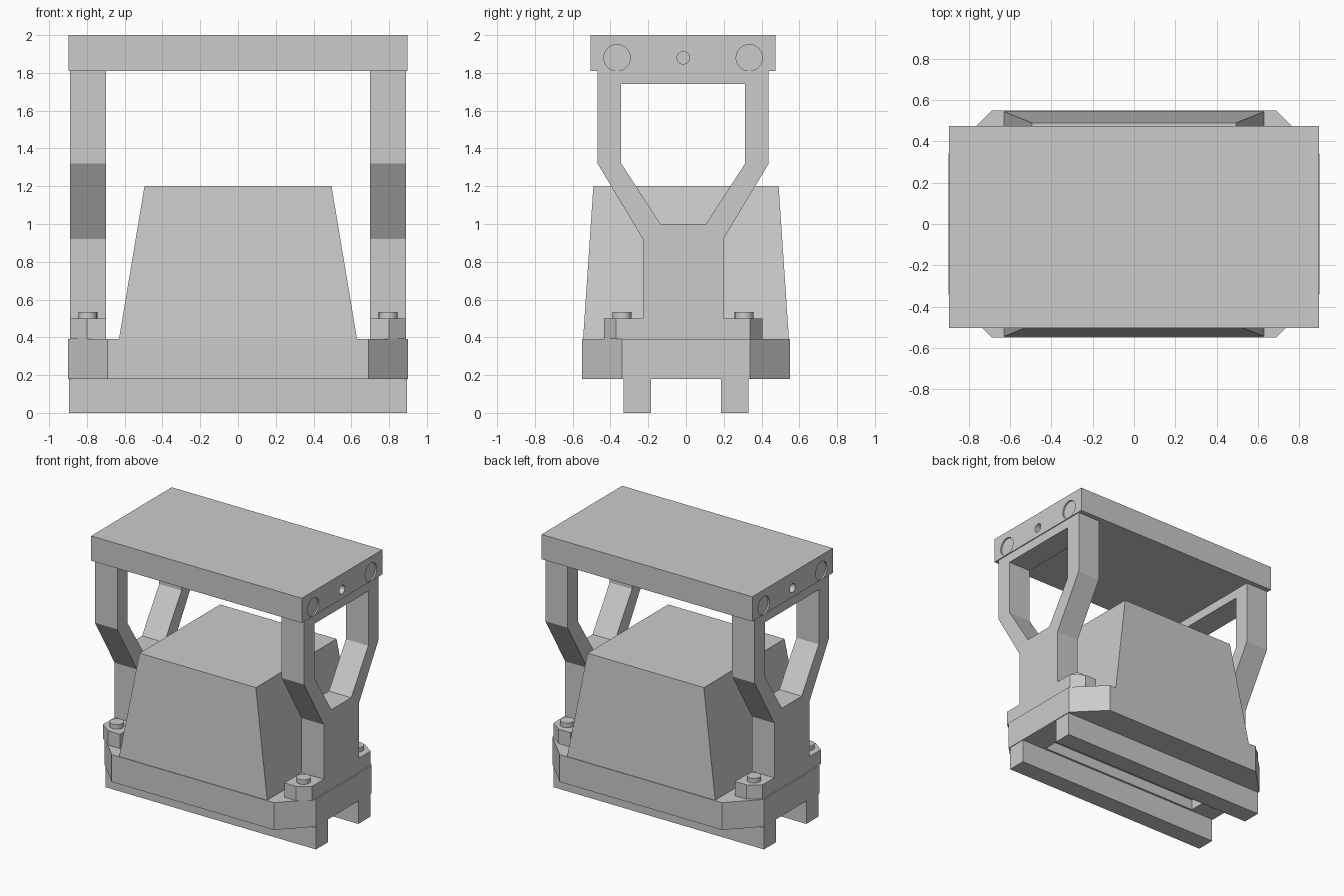
import bpy, bmesh
from mathutils import Matrix, Vector

cube = bpy.data.objects.get("Cube")
if cube:
    bpy.data.objects.remove(cube, do_unlink=True)

grey = bpy.data.materials.new("plain_grey")
grey.use_nodes = True
GREY = (0.6, 0.6, 0.6, 1)
grey.diffuse_color = GREY
grey.node_tree.nodes["Principled BSDF"].inputs["Base Color"].default_value = GREY

SHIFT = -0.015      # the brackets and top beam sit slightly forward


def prism(name, points, start, end, axis="Z", taper=(1, 1)):
    """Extrude a closed outline; axis X takes (y, z) points, axis Z takes (x, y)."""
    bm = bmesh.new()

    def place(a, b, t):
        return Vector((t, a, b)) if axis == "X" else Vector((a, b, t))

    low = [bm.verts.new(place(a, b, start)) for a, b in points]
    high = [bm.verts.new(place(a * taper[0], b * taper[1], end)) for a, b in points]
    bm.faces.new(low[::-1])
    bm.faces.new(high)
    for i in range(len(points)):
        j = (i + 1) % len(points)
        bm.faces.new((low[i], low[j], high[j], high[i]))
    bmesh.ops.recalc_face_normals(bm, faces=bm.faces)
    return finish(name, bm)


def finish(name, bm):
    mesh = bpy.data.meshes.new(name)
    bm.to_mesh(mesh)
    bm.free()
    mesh.materials.append(grey)
    obj = bpy.data.objects.new(name, mesh)
    bpy.context.collection.objects.link(obj)
    return obj


def rect(x0, x1, y0, y1):
    return [(x0, y0), (x1, y0), (x1, y1), (x0, y1)]


def cylinder(name, radius, depth, centre, axis="Z", sides=24):
    bm = bmesh.new()
    turn = Matrix.Rotation(1.570796, 4, "Y") if axis == "X" else Matrix()
    bmesh.ops.create_cone(bm, cap_ends=True, segments=sides, radius1=radius,
                          radius2=radius, depth=depth,
                          matrix=Matrix.Translation(centre) @ turn)
    obj = finish(name, bm)
    bpy.context.view_layer.objects.active = obj
    obj.select_set(True)
    bpy.ops.object.shade_smooth_by_angle()
    obj.select_set(False)
    return obj


def cut(target, cutter):
    cutter.hide_render = True
    mod = target.modifiers.new("cut", "BOOLEAN")
    mod.operation = "DIFFERENCE"
    mod.solver = "EXACT"
    mod.object = cutter
    bpy.context.view_layer.objects.active = target
    bpy.ops.object.modifier_apply(modifier=mod.name)
    bpy.data.objects.remove(cutter, do_unlink=True)


def symmetric(half):
    """Mirror half an outline in y, closing it around the shifted centre."""
    return ([(SHIFT + y, z) for y, z in half]
            + [(SHIFT - y, z) for y, z in reversed(half)])


# Base plate with chamfered corners and a slot underneath
corner = [(0.9, -0.34), (0.9, 0.34), (0.69, 0.55)]
outline = corner + [(-0.69, 0.55), (-0.9, 0.34), (-0.9, -0.34), (-0.69, -0.55), (0.69, -0.55)]
plate = prism("base_plate", outline, 0.18, 0.39)
cut(plate, prism("slot_cutter", rect(-0.69, 0.69, -0.17, 0.17), 0.1, 0.26))

# Rails under the plate
for name, s in (("front_rail", -1), ("back_rail", 1)):
    y0, y1 = sorted((s * 0.185, s * 0.33))
    prism(name, rect(-0.895, 0.895, y0, y1), 0, 0.18)

# Tapered housing
prism("housing", rect(-0.63, 0.63, -0.545, 0.545), 0.39, 1.2, taper=(0.786, 0.9))

# Top beam
beam = prism("top_beam", rect(-0.897, 0.897, SHIFT - 0.49, SHIFT + 0.49), 1.81, 2)

# Side brackets, feet, bolts and holes in the beam ends
for side, s in (("left", 1), ("right", -1)):
    fork = symmetric([(0.213, 0.39), (0.213, 0.92), (0.453, 1.32), (0.453, 1.81)])
    window = symmetric([(0.12, 1.0), (0.328, 1.32), (0.328, 1.74)])
    bracket = prism(side + "_bracket", fork, s * 0.70, s * 0.89, "X")
    cut(bracket, prism("window_cutter", window, s * 0.6, s, "X"))

    for end, t in (("front", -1), ("back", 1)):
        foot = [(0.70, 0.213), (0.89, 0.213), (0.89, 0.355), (0.80, 0.42), (0.70, 0.42)]
        prism(f"{side}_{end}_foot", [(s * x, SHIFT + t * y) for x, y in foot], 0.39, 0.5)
        cylinder(f"{side}_{end}_bolt", 0.05, 0.035,
                 (s * 0.795, SHIFT + t * 0.323, 0.5175))
        cut(beam, cylinder("recess_cutter", 0.07, 0.03,
                           (s * 0.9, SHIFT + t * 0.35, 1.88), "X"))
    cut(beam, cylinder("hole_cutter", 0.033, 0.12, (s * 0.9, SHIFT, 1.88), "X"))
